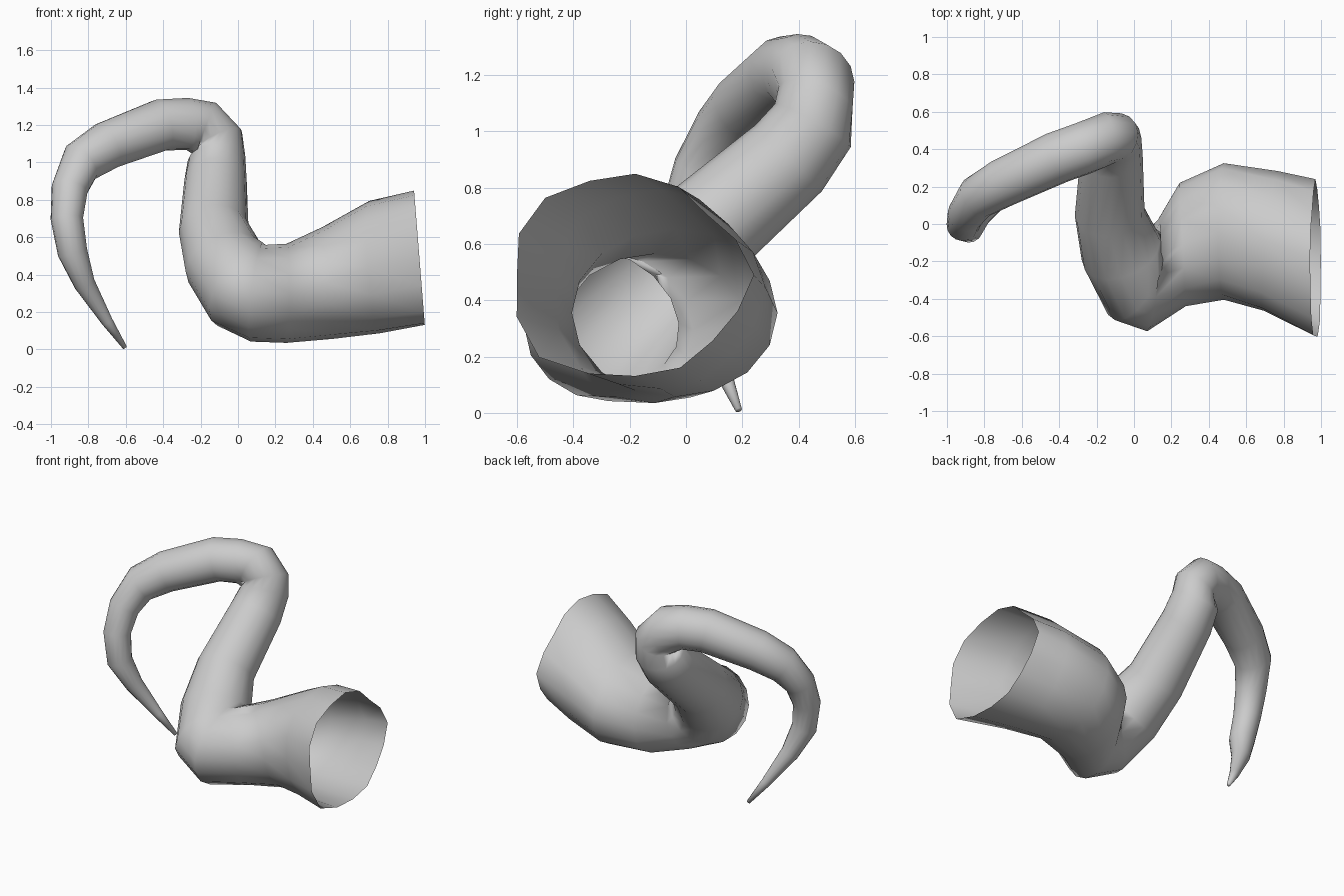
import bpy, bmesh
from math import sin, cos, pi
from mathutils import Vector

if "Cube" in bpy.data.objects:
    bpy.data.objects.remove(bpy.data.objects["Cube"])

SIDES = 16

# Sections from the open mouth to the tip: centre, two radii, optional direction
sections = [
    ((.97, -.18, .49), .42, .36, (-1, 0, -.08)),
    ((.73, -.09, .44), .375, .355, (-1, .1, -.08)),
    ((.48, -.04, .355), .365, .30, (-1, 0, -.1)),
    ((.26, -.11, .30), .33, .265, (-1, -.05, 0)),
    ((.10, -.275, .30), .30, .26, (-1, .1, .12)),
    ((.01, -.27, .35), .27, .255, (-.75, .4, .45)),
    ((-.07, -.14, .46), .22, .22, (-.3, .7, .65)),
    ((-.13, .055, .635), .187, .187, None),
    ((-.12, .365, .905), .168, .165, (0, .7, .7)),
    ((-.115, .45, 1.02), .155, .155, (-.1, .45, .8)),
    ((-.105, .46, 1.11), .14, .14, (-.35, .25, .7)),
    ((-.17, .445, 1.175), .153, .153, (-.8, .05, .3)),
    ((-.27, .405, 1.205), .14, .14, (-1, -.35, 0)),
    ((-.41, .355, 1.20), .14, .14, None),
    ((-.70, .22, 1.09), .13, .13, None),
    ((-.84, .14, 1.0), .117, .117, (-.7, -.5, -.6)),
    ((-.90, .05, .86), .098, .098, None),
    ((-.915, -.005, .70), .087, .087, None),
    ((-.885, -.02, .52), .08, .08, None),
    ((-.82, .045, .35), .057, .057, None),
    ((-.70, .13, .15), .031, .031, None),
    ((-.605, .187, .01), .012, .012, None),
]
# Lopsided outline of the mouth and the ring behind it
lopsided = {0: .17, 1: .1}

# Loft rings along the path, carrying the ring orientation from one to the next
bm = bmesh.new()
centres = [Vector(s[0]) for s in sections]
u = Vector((0, 1, 0))
rings = []
for i, (c, ru, rv, d) in enumerate(sections):
    if d:
        t = Vector(d).normalized()
    else:
        t = (centres[min(i + 1, len(centres) - 1)] - centres[i - 1]).normalized()
    if i:
        u = prev.rotation_difference(t) @ u
    u = (u - t * u.dot(t)).normalized()
    v = t.cross(u)
    prev = t
    ring = []
    for k in range(SIDES):
        a = 2 * pi * k / SIDES
        f = 1 + lopsided.get(i, 0) * cos(a - .9 * pi) * sin(2 * a) ** 2
        ring.append(bm.verts.new(centres[i] + f * (u * ru * cos(a) + v * rv * sin(a))))
    rings.append(ring)
for a, b in zip(rings, rings[1:]):
    for k in range(SIDES):
        n = (k + 1) % SIDES
        bm.faces.new((a[k], a[n], b[n], b[k]))

# Closed tip; the wide end stays open
bm.faces.new(rings[-1])
bmesh.ops.recalc_face_normals(bm, faces=bm.faces)

mesh = bpy.data.meshes.new("curved_tentacle")
bm.to_mesh(mesh)
bm.free()
for p in mesh.polygons:
    p.use_smooth = True
obj = bpy.data.objects.new("curved_tentacle", mesh)
bpy.context.collection.objects.link(obj)
